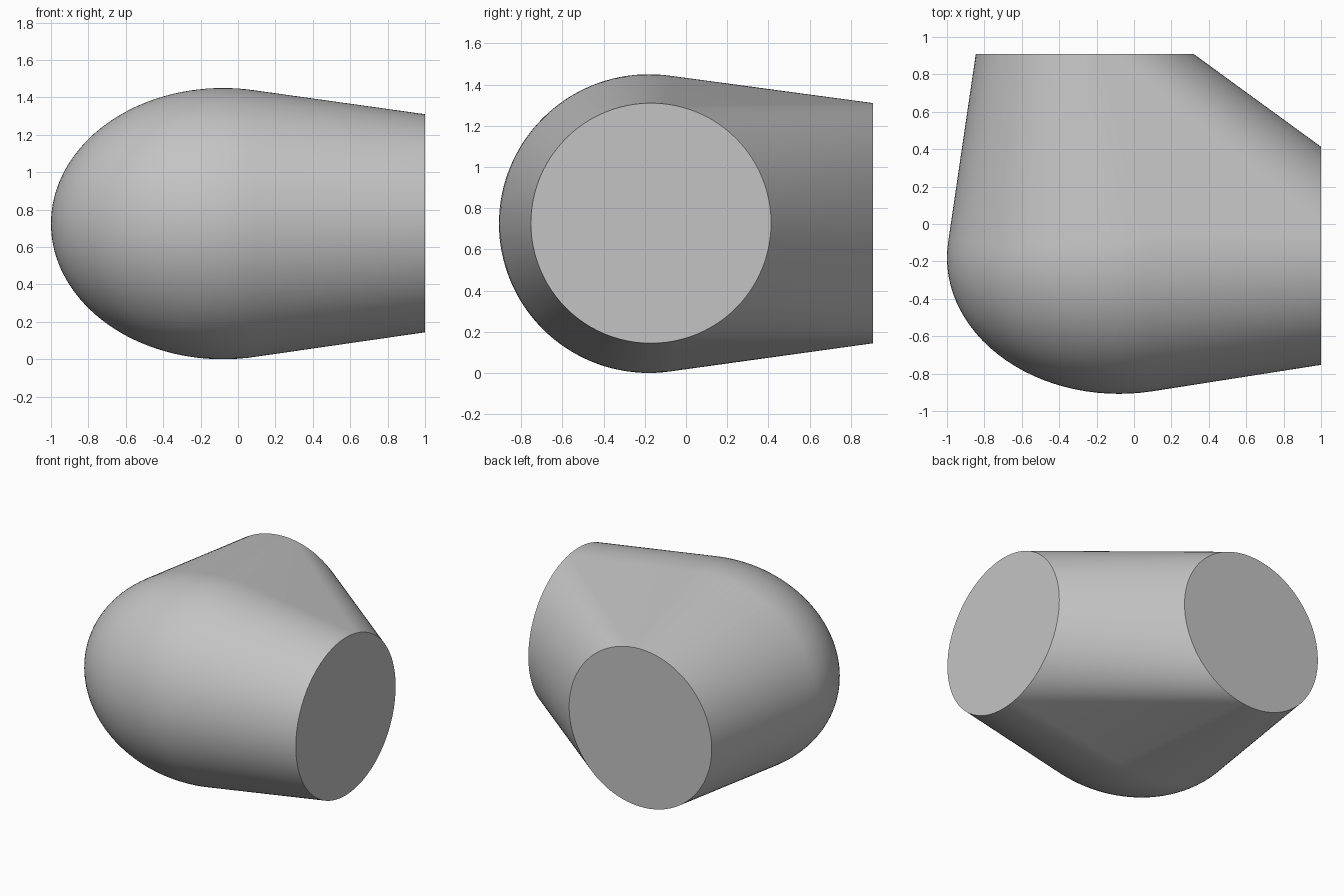
import bpy, bmesh, math
from mathutils import Matrix, Vector

if "Cube" in bpy.data.objects:
    bpy.data.objects.remove(bpy.data.objects["Cube"])

CENTRE = Vector((-0.08, -0.18, 0.725))   # rounded corner
RADII = (0.92, 0.728, 0.725)
DISC_R = 0.583

grey = bpy.data.materials.new("neutral grey")
grey.diffuse_color = (0.55, 0.55, 0.55, 1)
grey.use_nodes = True
grey.node_tree.nodes["Principled BSDF"].inputs["Base Color"].default_value = grey.diffuse_color

bm = bmesh.new()

# Rounded outer corner: an ellipsoid
bmesh.ops.create_uvsphere(
    bm, u_segments=96, v_segments=64, radius=1,
    matrix=Matrix.Translation(CENTRE) @ Matrix.Diagonal((*RADII, 1)))


# Flat round ends: one facing right, one facing back
def add_disc(centre, axis):
    turn = Matrix.Rotation(math.pi / 2, 4, axis)
    bmesh.ops.create_circle(bm, segments=96, radius=DISC_R,
                            matrix=Matrix.Translation(centre) @ turn)


add_disc((1.0, -0.17, 0.727), 'Y')
add_disc((-0.263, 0.908, 0.727), 'X')

# Skin stretched over the three shapes
bmesh.ops.delete(bm, geom=bm.edges[:], context='EDGES_FACES')
bmesh.ops.convex_hull(bm, input=bm.verts[:])
bmesh.ops.delete(bm, geom=[v for v in bm.verts if not v.link_faces], context='VERTS')
bm.normal_update()

# Each end becomes one flat face
for axis in (Vector((1, 0, 0)), Vector((0, 1, 0))):
    cap = [f for f in bm.faces if f.normal.dot(axis) > 0.9999]
    if len(cap) > 1:
        bmesh.ops.dissolve_faces(bm, faces=cap)
bmesh.ops.recalc_face_normals(bm, faces=bm.faces[:])

mesh = bpy.data.meshes.new("elbow_body")
bm.to_mesh(mesh)
bm.free()
mesh.materials.append(grey)
body = bpy.data.objects.new("elbow_body", mesh)
bpy.context.collection.objects.link(body)
bpy.context.view_layer.objects.active = body
body.select_set(True)
bpy.ops.object.shade_smooth_by_angle(angle=math.radians(30))
